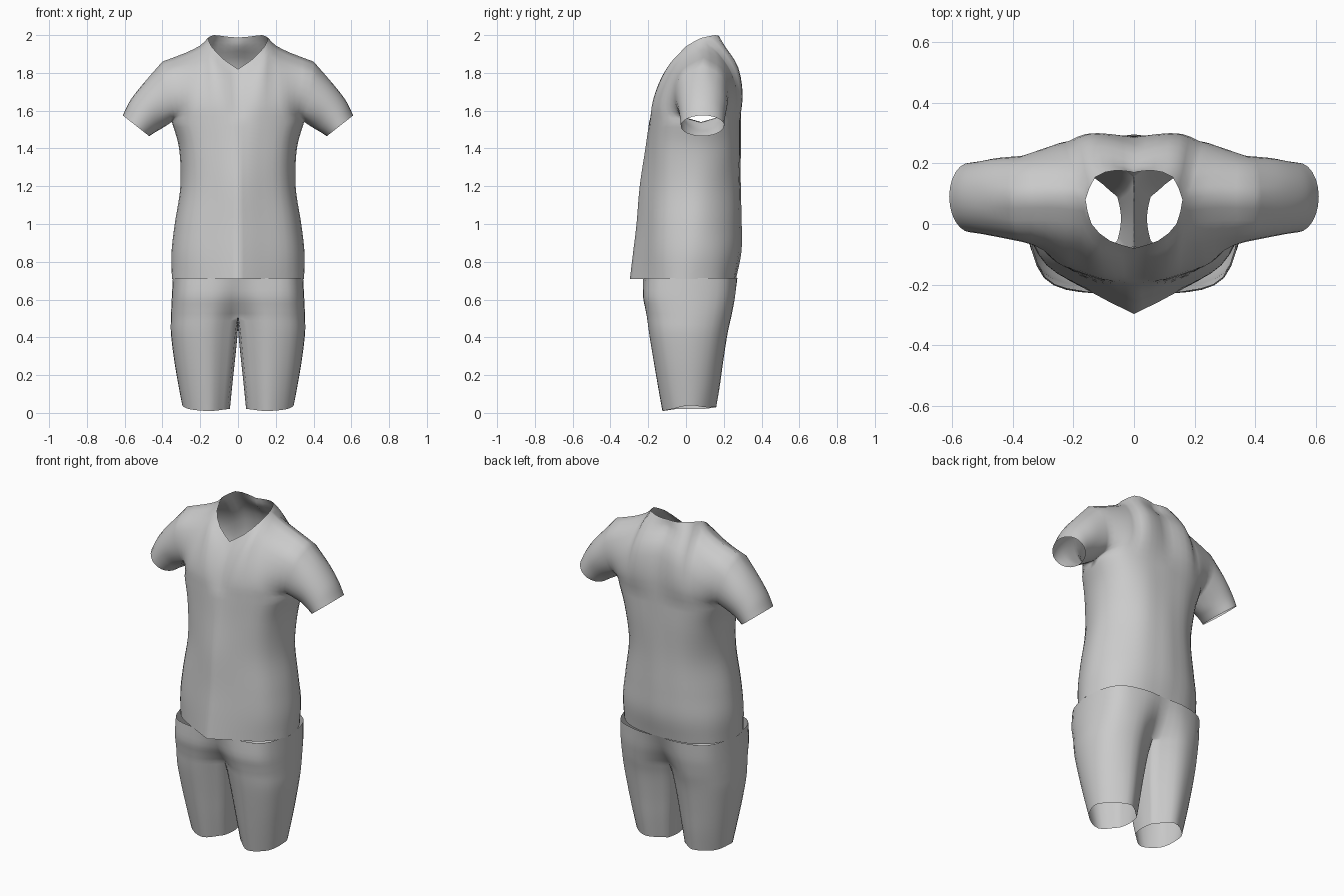
import bpy, bmesh, math
from mathutils import Vector as V

if "Cube" in bpy.data.objects:
    bpy.data.objects.remove(bpy.data.objects["Cube"])


def spline(pts, n):
    """Catmull-Rom curve through pts, sampled into n segments."""
    p = [V(q) for q in pts]
    p = [2 * p[0] - p[1]] + p + [2 * p[-1] - p[-2]]
    segs, out = len(p) - 3, []
    for k in range(n + 1):
        s = k * segs / n
        i = min(int(s), segs - 1)
        t = s - i
        a, b, c, d = p[i:i + 4]
        out.append(0.5 * (2 * b + (c - a) * t + (2 * a - 5 * b + 4 * c - d) * t * t
                          + (3 * b - a - 3 * c + d) * t ** 3))
    return out


def loft(rows, n):
    """Smooth surface through a list of equally long rows."""
    cols = [spline(c, n) for c in zip(*rows)]
    return [list(r) for r in zip(*cols)]


def coons(bottom, top, left, right):
    """Surface patch filling four boundary curves."""
    nu, nv = len(bottom) - 1, len(left) - 1
    grid = []
    for j in range(nv + 1):
        v, row = j / nv, []
        for i in range(nu + 1):
            u = i / nu
            corners = ((1 - u) * (1 - v) * bottom[0] + u * (1 - v) * bottom[-1]
                       + (1 - u) * v * top[0] + u * v * top[-1])
            row.append((1 - v) * bottom[i] + v * top[i]
                       + (1 - u) * left[j] + u * right[j] - corners)
        grid.append(row)
    return grid


def make_object(name, grids):
    """Weld the grids into one half and mirror it across x = 0."""
    bm = bmesh.new()
    for g in grids:
        vs = [[bm.verts.new(p) for p in row] for row in g]
        for r0, r1 in zip(vs, vs[1:]):
            for i in range(len(r0) - 1):
                bm.faces.new((r0[i], r0[i + 1], r1[i + 1], r1[i]))
    bmesh.ops.remove_doubles(bm, verts=bm.verts, dist=0.0005)
    bmesh.ops.recalc_face_normals(bm, faces=bm.faces)
    me = bpy.data.meshes.new(name)
    bm.to_mesh(me)
    bm.free()
    ob = bpy.data.objects.new(name, me)
    bpy.context.collection.objects.link(ob)
    for f in me.polygons:
        f.use_smooth = True
    m = ob.modifiers.new("mirror", 'MIRROR')
    m.merge_threshold = 0.001
    return ob


# Shirt body: half sections from centre front, round the side, to centre back
# z, half width, then y at seven stations
body = [
    (0.71, 0.350, -0.297, -0.235, -0.135, 0.00, 0.160, 0.245, 0.265),
    (0.85, 0.352, -0.280, -0.225, -0.135, 0.02, 0.170, 0.265, 0.293),
    (1.00, 0.335, -0.262, -0.215, -0.130, 0.03, 0.165, 0.265, 0.295),
    (1.20, 0.305, -0.245, -0.205, -0.120, 0.04, 0.170, 0.265, 0.290),
    (1.40, 0.312, -0.215, -0.190, -0.115, 0.06, 0.200, 0.275, 0.290),
    (1.54, 0.350, -0.195, -0.180, -0.100, 0.08, 0.210, 0.275, 0.290),
]
stations = (0, 0.35, 0.82, 1, 0.86, 0.5, 0)
rings = [spline([(w * s, y, z) for s, y in zip(stations, ys)], 24)
         for z, w, *ys in body]
torso = loft(rings, 25)
ring = torso[-1]

# Yoke: front and back panels between chest, armhole, shoulder and neckline
shoulder = spline([(0.16, 0.08, 1.985), (0.20, 0.09, 1.945),
                   (0.28, 0.095, 1.905), (0.40, 0.09, 1.86)], 6)
neck_front = spline([(0, -0.08, 1.82), (0.08, -0.055, 1.875),
                     (0.14, 0, 1.94), (0.16, 0.08, 1.985)], 6)
neck_back = spline([(0, 0.17, 1.987), (0.06, 0.177, 1.992),
                    (0.128, 0.155, 2.0), (0.16, 0.08, 1.985)], 6)
arm_front = spline([(0.35, 0.08, 1.54), (0.34, -0.03, 1.58), (0.365, -0.06, 1.68),
                    (0.39, -0.02, 1.80), (0.40, 0.09, 1.86)], 12)
arm_back = spline([(0.35, 0.08, 1.54), (0.345, 0.19, 1.58), (0.37, 0.225, 1.68),
                   (0.39, 0.19, 1.80), (0.40, 0.09, 1.86)], 12)
mid_front = spline([(0, -0.195, 1.54), (0, -0.145, 1.69), (0, -0.08, 1.82)], 12)
mid_back = spline([(0, 0.29, 1.54), (0, 0.285, 1.70), (0, 0.25, 1.85),
                   (0, 0.18, 1.94), (0, 0.17, 1.987)], 12)
front = coons(ring[:13], neck_front + shoulder[1:], mid_front, arm_front)
back = coons(ring[:11:-1], neck_back + shoulder[1:], mid_back, arm_back)


# Sleeve: tube from the armhole to the open cuff
def sleeve_loop(top, bottom, ry):
    c, h = (V(top) + V(bottom)) / 2, (V(top) - V(bottom)) / 2
    return [c - h * math.cos(k * math.pi / 12)
            - V((0, ry * math.sin(k * math.pi / 12), 0)) for k in range(25)]


sleeve = loft([arm_front + arm_back[-2::-1],
               sleeve_loop((0.50, 0.09, 1.745), (0.405, 0.085, 1.505), 0.13),
               sleeve_loop((0.57, 0.09, 1.655), (0.440, 0.085, 1.485), 0.12),
               sleeve_loop((0.61, 0.09, 1.575), (0.470, 0.085, 1.465), 0.115)], 15)
make_object("shirt", [torso, front, back, sleeve])


# Shorts: outer shell of one side plus the inner leg below the crotch
def outer(z, xi, xo, yf, yb, d):
    x = lambda f: xi + (xo - xi) * f
    hem = 0.02 if z < 0.05 else 0
    return spline([(xi, yf + d, z), (x(0.4), yf, z - hem / 2), (x(0.85), yf + 0.05, z),
                   (xo, (yf + yb) / 2, z + hem), (x(0.85), yb - 0.06, z + hem / 2),
                   (x(0.42), yb, z + hem / 2), (xi, yb - d, z)], 24)


def inner(z, xi, xo, yf, yb, d):
    m = (yf + yb) / 2
    b = 0.012 if xi > 0 else 0
    return spline([(xi, yb - d, z), (xi - b * 0.7, (m + yb - d) / 2, z), (xi - b, m, z),
                   (xi - b * 0.7, (m + yf + d) / 2, z), (xi, yf + d, z)], 10)


# z, inner x, outer x, front y, back y, inset at the centre seam
hips = [(0.715, 0, 0.345, -0.225, 0.268, 0.00), (0.62, 0, 0.350, -0.228, 0.260, 0.03),
        (0.56, 0, 0.353, -0.217, 0.250, 0.055), (0.51, 0, 0.355, -0.207, 0.240, 0.08)]
legs = [hips[-1], (0.42, 0.014, 0.355, -0.195, 0.220, 0.08),
        (0.28, 0.028, 0.338, -0.172, 0.198, 0.08),
        (0.15, 0.042, 0.316, -0.150, 0.180, 0.075),
        (0.02, 0.055, 0.295, -0.125, 0.160, 0.07)]
make_object("shorts", [loft([outer(*h) for h in hips], 9),
                       loft([outer(*h) for h in legs], 16),
                       loft([inner(*h) for h in legs], 16)])
